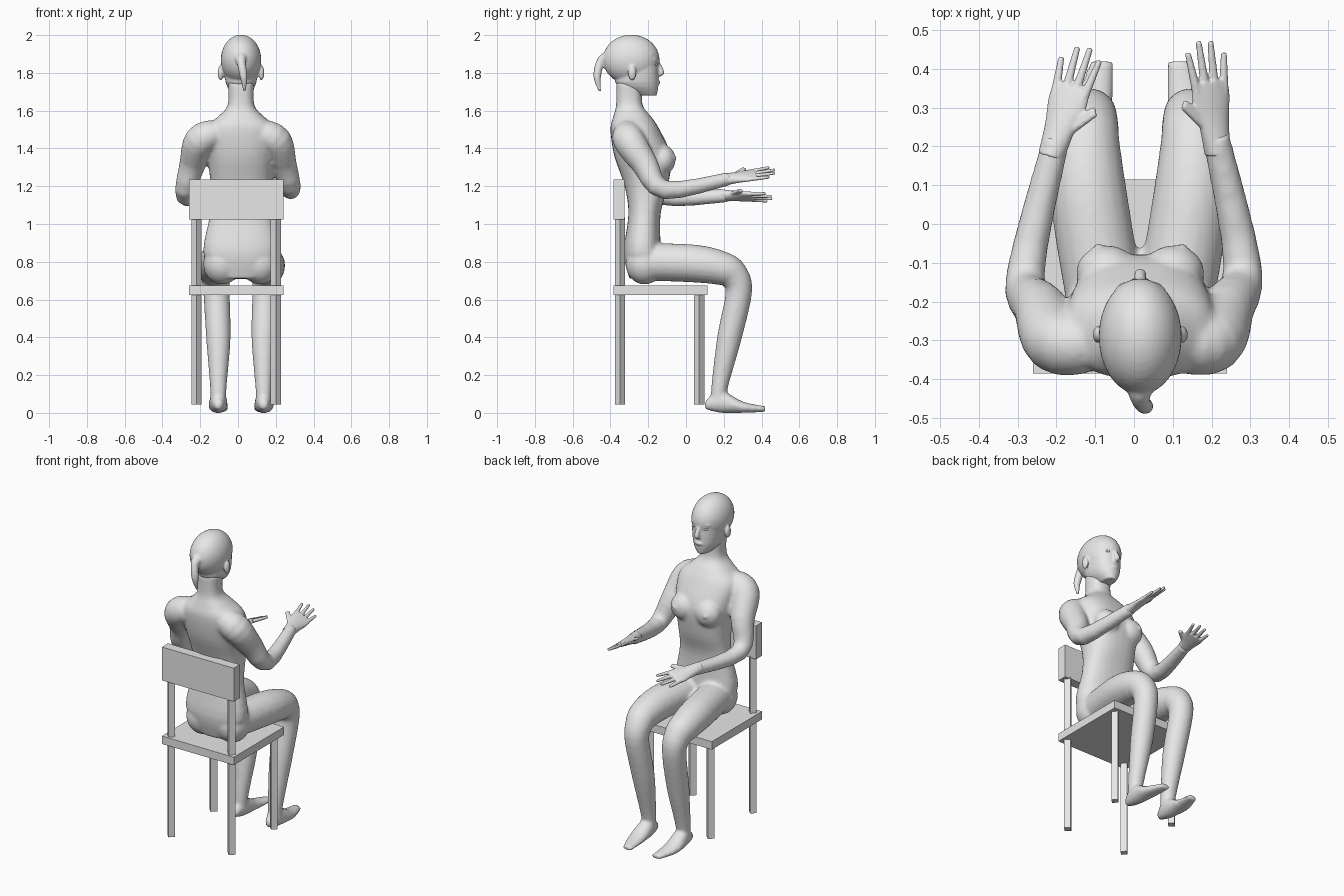
import bpy
import bmesh
from math import cos, sin, tau, copysign
from mathutils import Vector, Matrix

default_cube = bpy.data.objects.get("Cube")
if default_cube:
    bpy.data.objects.remove(default_cube)

GREY = (.8, .8, .8, 1)
grey = bpy.data.materials.new("plain_grey")
grey.use_nodes = True
grey.diffuse_color = GREY
grey.node_tree.nodes["Principled BSDF"].inputs["Base Color"].default_value = GREY

MIDLINE = .016
RIGHT, FORWARD, UP = Vector((1, 0, 0)), Vector((0, 1, 0)), Vector((0, 0, 1))
SIDES = {"right": -1, "left": 1}


def curve_through(rows, steps=4):
    """Smoothly fill in extra stations between the given ones."""
    padded = [rows[0], *rows, rows[-1]]
    smooth = []
    for before, start, end, after in zip(padded, padded[1:], padded[2:], padded[3:]):
        for step in range(steps):
            t = step / steps
            smooth.append([b + t * (c - a) / 2 + t * t * (a - b * 5 / 2 + c * 2 - d / 2)
                           + t ** 3 * (b * 3 - a - c * 3 + d) / 2
                           for a, b, c, d in zip(before, start, end, after)])
    return smooth + [list(rows[-1])]


def tube(shell, rows, side=RIGHT, axis=None, power=2, segments=20):
    """Closed tube through stations of x, y, z, half width and optional half depth."""
    stations = curve_through(rows)
    centres = [Vector(station[:3]) for station in stations]
    last = len(centres) - 1
    rings = []
    for index, (centre, station) in enumerate(zip(centres, stations)):
        along = axis or (centres[min(index + 1, last)] - centres[max(index - 1, 0)]).normalized()
        depth_axis = along.cross(side).normalized()
        width_axis = depth_axis.cross(along)
        ring = []
        for segment in range(segments):
            angle = tau * segment / segments
            across, deep = (copysign(abs(value) ** (2 / power), value)
                            for value in (cos(angle), sin(angle)))
            ring.append(shell.verts.new(centre + width_axis * across * station[3]
                                        + depth_axis * deep * station[-1]))
        rings.append(ring)
    for lower, upper in zip(rings, rings[1:]):
        for segment in range(segments):
            following = (segment + 1) % segments
            shell.faces.new((lower[segment], lower[following], upper[following], upper[segment]))
    shell.faces.new(rings[0][::-1])
    shell.faces.new(rings[-1])


def upright(shell, rows, power):
    """Stack of level sections given as height, y centre, half depth and half width."""
    tube(shell, [(MIDLINE, y, height, width, depth) for height, y, depth, width in rows],
         axis=UP, power=power, segments=28)


def mirrored(rows, sign):
    """Place rows measured from the midline on one side of the figure."""
    return [(MIDLINE + sign * x, *rest) for x, *rest in rows]


def ball(shell, centre, radii):
    placing = Matrix.Translation(centre) @ Matrix.Diagonal((*radii, 1))
    bmesh.ops.create_uvsphere(shell, u_segments=32, v_segments=20, radius=1, matrix=placing)


def ball_pair(shell, centre, radii):
    for sign in SIDES.values():
        ball(shell, mirrored([centre], sign)[0], radii)


def finish(shell, name, voxel=None):
    """Make one object of the shells, fused into a single smooth skin if a voxel size is given."""
    bmesh.ops.recalc_face_normals(shell, faces=shell.faces)
    mesh = bpy.data.meshes.new(name)
    shell.to_mesh(mesh)
    shell.free()
    mesh.materials.append(grey)
    item = bpy.data.objects.new(name, mesh)
    bpy.context.collection.objects.link(item)
    if voxel:
        fuse = item.modifiers.new("fuse", "REMESH")
        fuse.mode = "VOXEL"
        fuse.voxel_size = voxel
        fuse.use_smooth_shade = True
        soften = item.modifiers.new("soften", "SMOOTH")
        soften.iterations = 4


def box(name, centre, size):
    shell = bmesh.new()
    placing = Matrix.Translation(centre) @ Matrix.Diagonal((*size, 1))
    bmesh.ops.create_cube(shell, size=1, matrix=placing)
    finish(shell, name)


def post(name, centre, height):
    """Square post turned corner-on to the seat edges."""
    shell = bmesh.new()
    bmesh.ops.create_cone(shell, cap_ends=True, segments=4, radius1=.027, radius2=.027,
                          depth=height, matrix=Matrix.Translation(centre))
    finish(shell, name)


# Chair
CHAIR_X = -.01
box("seat", (CHAIR_X, -.135, .65), (.5, .5, .05))
box("backrest", (CHAIR_X, -.355, 1.13), (.5, .06, .21))
for label, sign in SIDES.items():
    post_x = CHAIR_X + sign * .21
    post("front_leg_" + label, (post_x, .07, .34), height=.59)
    post("back_post_" + label, (post_x, -.35, .54), height=.99)

# Torso and neck
body = bmesh.new()
upright(body, [
    (.71, -.2, .1, .14), (.85, -.23, .1, .2), (1.05, -.22, .085, .165), (1.2, -.21, .115, .16),
    (1.36, -.23, .15, .18), (1.5, -.27, .13, .19), (1.57, -.285, .1, .12),
    (1.63, -.3, .07, .07), (1.75, -.3, .07, .07)], power=2.4)
ball_pair(body, (.085, -.125, 1.34), (.08, .07, .08))
ball_pair(body, (.11, -.055, 1.35), (.01, .01, .01))
ball_pair(body, (.1, -.22, .79), (.1, .1, .11))

# Legs and feet
leg = [(.09, -.2, .8, .1), (.13, .05, .79, .1), (.14, .19, .765, .09), (.135, .25, .73, .08),
       (.13, .28, .64, .07), (.12, .23, .4, .065), (.12, .18, .15, .045), (.12, .17, .05, .04)]
foot = [(.12, .1, .04, .02, .02), (.12, .18, .06, .045, .06), (.12, .3, .03, .05, .03),
        (.1, .42, .02, .03, .015)]
for sign in SIDES.values():
    tube(body, mirrored(leg, sign))
    tube(body, mirrored(foot, sign), axis=FORWARD)

# Arms, the left one raised a little higher
elbows = {"right": (-.28, -.13, 1.15), "left": (.28, -.11, 1.18)}
wrists = {"right": (-.2, .22, 1.15), "left": (.21, .23, 1.24)}
for label, sign in SIDES.items():
    tube(body, [(sign * .12, -.31, 1.48, .075), (sign * .2, -.3, 1.44, .085),
                (sign * .24, -.22, 1.32, .07), (*elbows[label], .05), (*wrists[label], .035)])
finish(body, "body", voxel=.011)


def hand(name, wrist, fingertip, inner):
    """Open hand, palm down, with the thumb on the inner side."""
    wrist = Vector(wrist)
    reach = (Vector(fingertip) - wrist).normalized()
    across = reach.cross(Vector(inner)).normalized().cross(reach)
    shell = bmesh.new()

    def station(distance, offset, width, thickness):
        return (*(wrist + reach * distance + across * offset), width, thickness)

    def digit(root, tip):
        tube(shell, [station(*root, .014, .013), station(*tip, .008, .008)],
             side=across, segments=10)

    tube(shell, [station(-.05, 0, .034, .034), station(.03, 0, .042, .025),
                 station(.1, 0, .055, .018), station(.14, 0, .05, .013)], side=across)
    # Four fingers fan out from the knuckles
    for finger in range(4):
        spread = .037 - finger * .025
        length = .25 - .015 * (finger - 1.3) ** 2
        digit((.1, spread), (length, spread * 1.4))
    digit((.02, .02), (.09, .085))
    digit((.04, .02), (.1, .08))
    finish(shell, name, voxel=.004)


hand("left_hand", wrists["left"], (.18, .48, 1.28), inner=(-.9, 0, .5))
hand("right_hand", wrists["right"], (-.13, .45, 1.14), inner=(.9, 0, .35))

# Head: skull, jaw, nose, lips, ears and brows
head = bmesh.new()
ball(head, (MIDLINE, -.29, 1.87), (.107, .15, .132))
upright(head, [(1.9, -.24, .09, .09), (1.75, -.26, .115, .082), (1.68, -.21, .055, .035)],
        power=2.2)
tube(head, [(MIDLINE, -.15, 1.86, .01, .01), (MIDLINE, -.13, 1.8, .016, .016),
            (MIDLINE, -.15, 1.78, .01, .01)], axis=UP)
ball(head, (MIDLINE, -.148, 1.75), (.027, .012, .012))
ball_pair(head, (.108, -.285, 1.8), (.015, .022, .04))
ball_pair(head, (.04, -.168, 1.87), (.025, .014, .01))

# Tied hair hanging behind the head
tube(head, [(MIDLINE, -.4, 1.88, .045), (MIDLINE, -.45, 1.86, .025),
            (.03, -.47, 1.78, .02), (.035, -.455, 1.7, .006)])
finish(head, "head", voxel=.006)

# Eyes
eyes = bmesh.new()
ball_pair(eyes, (.04, -.162, 1.845), (.016, .011, .008))
for face in eyes.faces:
    face.smooth = True
finish(eyes, "eyes")
